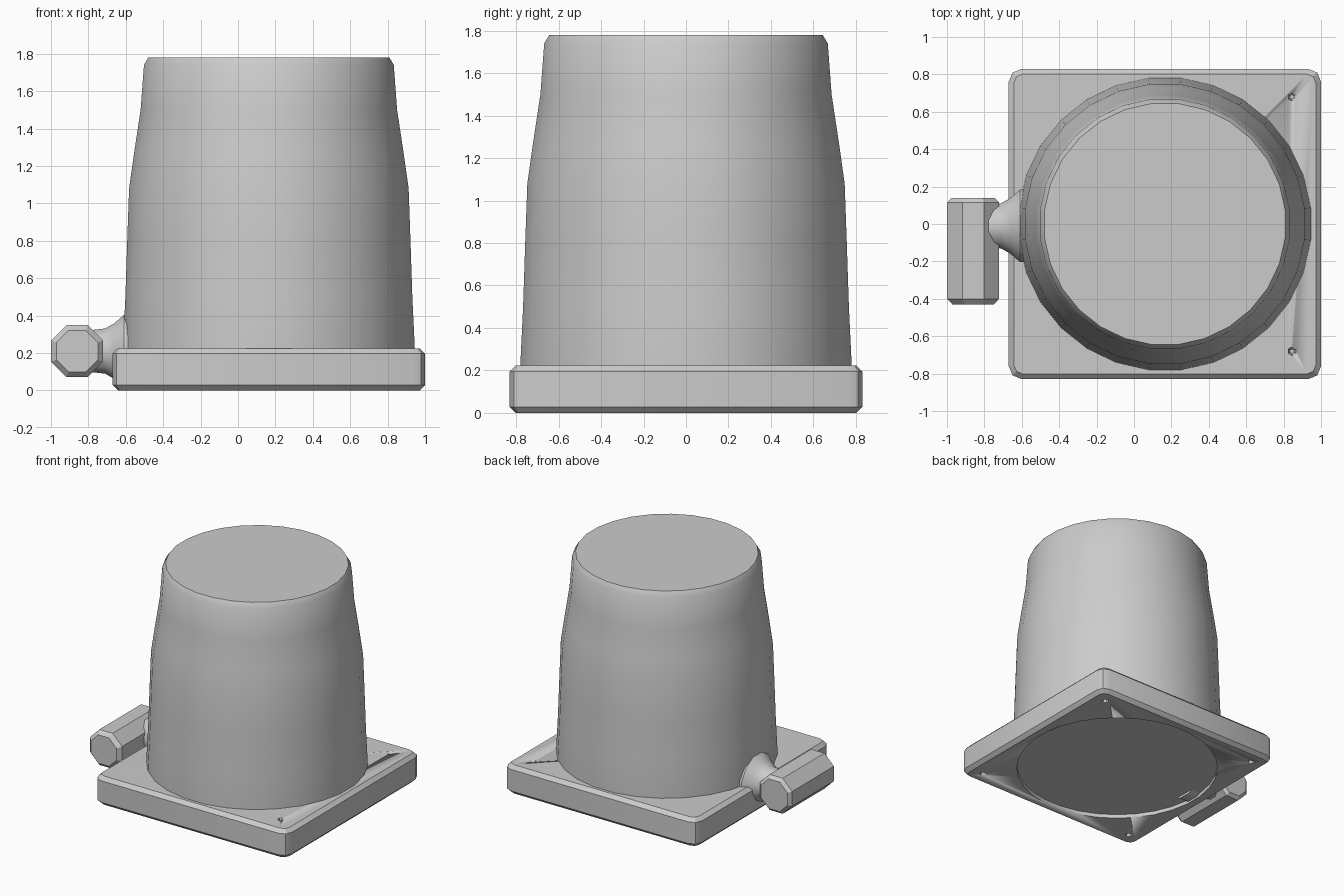
import bpy, bmesh, math
from mathutils import Matrix, Vector

cube = bpy.data.objects.get("Cube")
if cube:
    bpy.data.objects.remove(cube, do_unlink=True)

grey = bpy.data.materials.new("plain grey")
grey.use_nodes = True
COLOR = (0.6, 0.6, 0.6, 1)
grey.diffuse_color = COLOR
grey.node_tree.nodes["Principled BSDF"].inputs["Base Color"].default_value = COLOR

CX = 0.165  # axis of the housing


def finish(name, bm, angle=35):
    bmesh.ops.recalc_face_normals(bm, faces=bm.faces)
    mesh = bpy.data.meshes.new(name)
    bm.to_mesh(mesh)
    bm.free()
    mesh.materials.append(grey)
    ob = bpy.data.objects.new(name, mesh)
    bpy.context.collection.objects.link(ob)
    bpy.ops.object.select_all(action="DESELECT")
    ob.select_set(True)
    bpy.context.view_layer.objects.active = ob
    bpy.ops.object.shade_smooth_by_angle(angle=math.radians(angle))
    return ob


def lathe(name, profile, sides, matrix, angle=35):
    """Closed solid from (radius, height) rings about local z."""
    bm = bmesh.new()
    rings = []
    for r, h in profile:
        turn = [2 * math.pi * (i + 0.5) / sides for i in range(sides)]
        rings.append([bm.verts.new(matrix @ Vector((r * math.cos(a), r * math.sin(a), h)))
                      for a in turn])
    for low, high in zip(rings, rings[1:]):
        for i in range(sides):
            j = (i + 1) % sides
            bm.faces.new((low[i], low[j], high[j], high[i]))
    bm.faces.new(rings[0][::-1])
    bm.faces.new(rings[-1])
    return finish(name, bm, angle)


# Square base plate with chamfered corners and rims
bm = bmesh.new()
bmesh.ops.create_cube(bm, size=1, matrix=Matrix.Translation((CX, 0, 0.112))
                      @ Matrix.Diagonal((1.67, 1.66, 0.224, 1)))
upright = [e for e in bm.edges if abs(e.verts[0].co.z - e.verts[1].co.z) > 0.1]
bmesh.ops.bevel(bm, geom=upright, offset=0.07, segments=2, profile=0.5, affect="EDGES")
for z in (0, 0.224):
    rim = [e for e in bm.edges if all(abs(v.co.z - z) < 0.001 for v in e.verts)]
    bmesh.ops.bevel(bm, geom=rim, offset=0.028, segments=1, affect="EDGES")
base = finish("base_plate", bm, 25)

# Shallow round recess underneath and small screw pits in the corners
cutters = [lathe("recess_cutter", [(0.75, -0.1), (0.75, 0.03)], 32,
                 Matrix.Translation((CX, 0, 0)))]
for sx in (-1, 1):
    for sy in (-1, 1):
        x, y = CX + sx * 0.68, sy * 0.68
        cutters.append(lathe("pit_cutter", [(0.03, -0.02), (0.018, 0.04)], 6,
                             Matrix.Translation((x + sx * 0.03, y + sy * 0.03, 0))))
        if sx > 0:
            cutters.append(lathe("pit_cutter", [(0.012, 0.18), (0.03, 0.25)], 6,
                                 Matrix.Translation((x, y, 0))))
for cutter in cutters:
    cutter.hide_render = True
    cutter.hide_set(True)
    mod = base.modifiers.new("cut", "BOOLEAN")
    mod.operation = "DIFFERENCE"
    mod.object = cutter
bpy.context.view_layer.objects.active = base
base.select_set(True)
for mod in list(base.modifiers):
    if mod.type == "BOOLEAN":
        bpy.ops.object.modifier_apply(modifier=mod.name)
for cutter in cutters:
    bpy.data.objects.remove(cutter, do_unlink=True)

# Tapered round housing
lathe("housing", [(0.78, 0.1), (0.785, 0.23), (0.772, 0.5), (0.762, 0.8), (0.752, 1.08),
                  (0.725, 1.27), (0.69, 1.5), (0.672, 1.74), (0.648, 1.78)],
      28, Matrix.Translation((CX, 0, 0)))

# Side connector: a short pipe along y
along_y = Matrix.Translation((-0.86, 0, 0.21)) @ Matrix.Rotation(math.pi / 2, 4, "X")
lathe("connector_pipe", [(0.125, -0.14), (0.15, -0.115), (0.15, 0.40), (0.12, 0.43)],
      8, along_y, 30)

# Neck flaring from the pipe into the housing
along_x = Matrix.Translation((0, -0.01, 0.21)) @ Matrix.Rotation(math.pi / 2, 4, "Y")
lathe("connector_neck", [(0.11, -0.84), (0.125, -0.71), (0.155, -0.66), (0.2, -0.61),
                         (0.205, -0.5)], 12, along_x)
